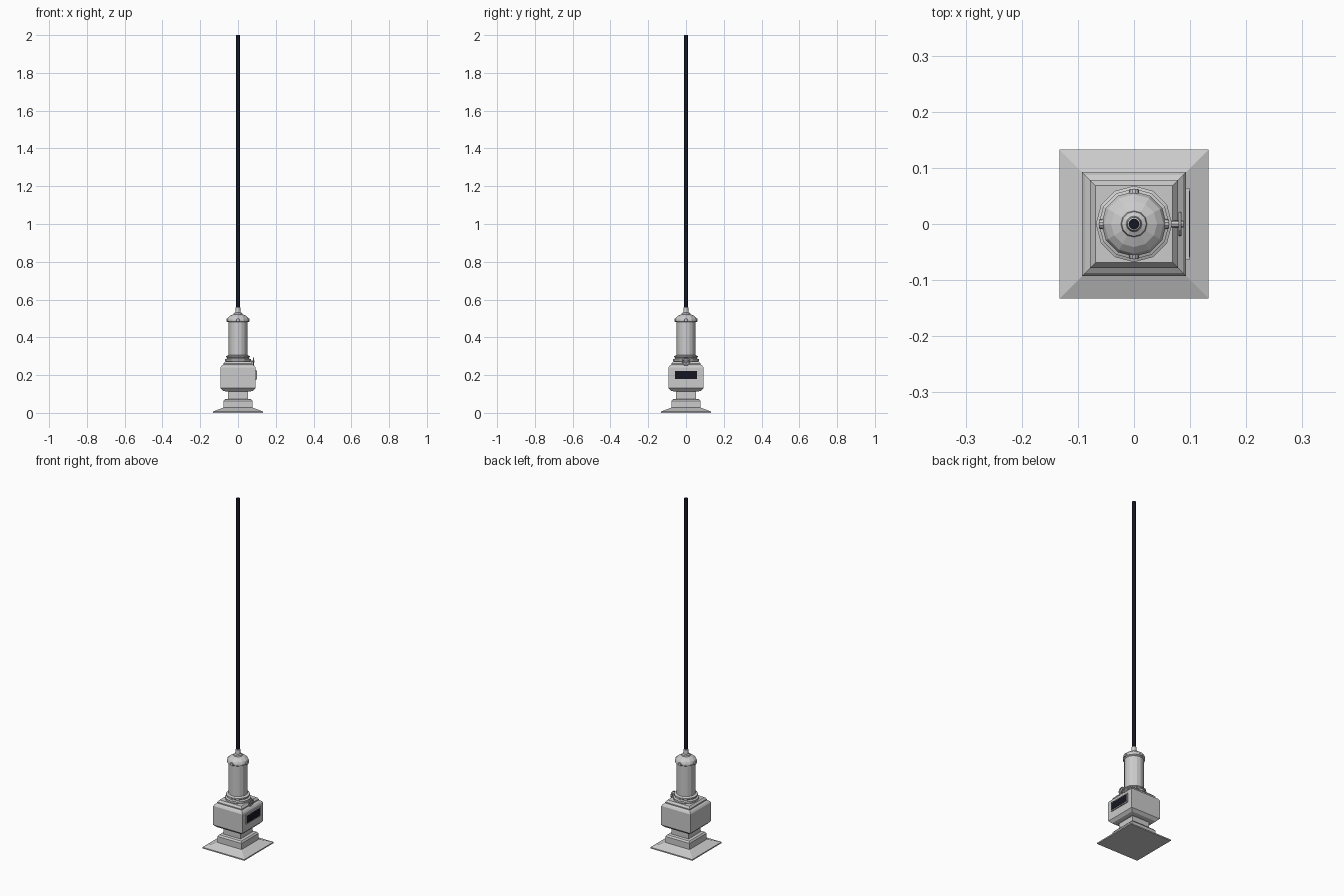
import bpy, bmesh
from math import pi, sin, cos, sqrt
from mathutils import Matrix

if "Cube" in bpy.data.objects:
    bpy.data.objects.remove(bpy.data.objects["Cube"])

dark = bpy.data.materials.new("dark")
dark.diffuse_color = (0.008, 0.008, 0.015, 1)
dark.use_nodes = True
dark.node_tree.nodes["Principled BSDF"].inputs["Base Color"].default_value = dark.diffuse_color


def finish(name, bm, mat=None):
    bmesh.ops.recalc_face_normals(bm, faces=bm.faces)
    me = bpy.data.meshes.new(name)
    bm.to_mesh(me)
    bm.free()
    if mat:
        me.materials.append(mat)
    ob = bpy.data.objects.new(name, me)
    bpy.context.collection.objects.link(ob)
    return ob


def stack(name, profile, sides, mat=None):
    """Capped prism through (half width, z) rings; 4 sides are square to the axes."""
    bm = bmesh.new()
    k, off = (sqrt(2), pi / 4) if sides == 4 else (1, 0)
    rings = [[bm.verts.new((r * k * cos(off + 2 * pi * i / sides),
                            r * k * sin(off + 2 * pi * i / sides), z))
              for i in range(sides)] for r, z in profile]
    for a, b in zip(rings, rings[1:]):
        for i in range(sides):
            j = (i + 1) % sides
            bm.faces.new((a[i], a[j], b[j], b[i]))
    bm.faces.new(rings[0])
    bm.faces.new(rings[-1])
    return finish(name, bm, mat)


def box(name, size, loc, mat=None):
    bm = bmesh.new()
    bmesh.ops.create_cube(bm, size=1, matrix=Matrix.Translation(loc) @ Matrix.Diagonal((*size, 1)))
    return finish(name, bm, mat)


# square foot plate, pedestal and neck
stack("foot_plate", [(.133, 0), (.133, .007), (.088, .024), (.078, .028)], 4)
stack("pedestal", [(.077, .026), (.077, .063), (.07, .072), (.054, .074)], 4)
stack("neck", [(.054, .07), (.054, .122)], 4)

# square housing with chamfered top and bottom
stack("housing", [(.064, .113), (.079, .117), (.093, .131), (.093, .24),
                  (.087, .249), (.078, .255), (.078, .261), (.069, .272)], 4)

# display window on the right side
box("window_frame", (.012, .128, .052), (.093, 0, .2))
box("window_glass", (.003, .118, .042), (.0985, 0, .2), dark)

# round collar and column
stack("collar", [(.062, .268), (.068, .274), (.068, .284), (.059, .288),
                 (.059, .293), (.063, .296), (.063, .301), (.05, .306)], 12)
stack("column", [(.05, .3), (.05, .485)], 16)

# domed cap, with four lugs around its rim
stack("cap", [(.05, .48), (.058, .485), (.058, .494), (.053, .505),
              (.041, .515), (.024, .522)], 12)
for i in range(4):
    bm = bmesh.new()
    m = (Matrix.Rotation(i * pi / 2, 4, 'Z') @ Matrix.Translation((.058, 0, .491))
         @ Matrix.Rotation(pi / 2, 4, 'Y'))
    bmesh.ops.create_cone(bm, cap_ends=True, segments=10, radius1=.01, radius2=.008,
                          depth=.008, matrix=m)
    finish("cap_lug", bm)

# tapered socket and pole
stack("socket", [(.024, .52), (.022, .528), (.014, .532), (.012, .557), (.009, .559)], 12)
stack("pole", [(.0095, .55), (.0095, 2)], 12, dark)

# valve stem and spoked hand wheel
bm = bmesh.new()
bmesh.ops.create_cone(bm, cap_ends=True, segments=8, radius1=.006, radius2=.006, depth=.03,
                      matrix=Matrix.Translation((.073, 0, .272)) @ Matrix.Rotation(pi / 2, 4, 'Y'))
finish("valve_stem", bm)
bpy.ops.mesh.primitive_torus_add(major_segments=12, minor_segments=6, major_radius=.019,
                                 minor_radius=.0035, location=(.082, 0, .272),
                                 rotation=(0, pi / 2, 0))
bpy.context.object.name = "hand_wheel"
for i in range(2):
    spoke = box("wheel_spoke", (.004, .038, .005), (0, 0, 0))
    spoke.location = (.082, 0, .272)
    spoke.rotation_euler.x = pi / 4 + i * pi / 2
